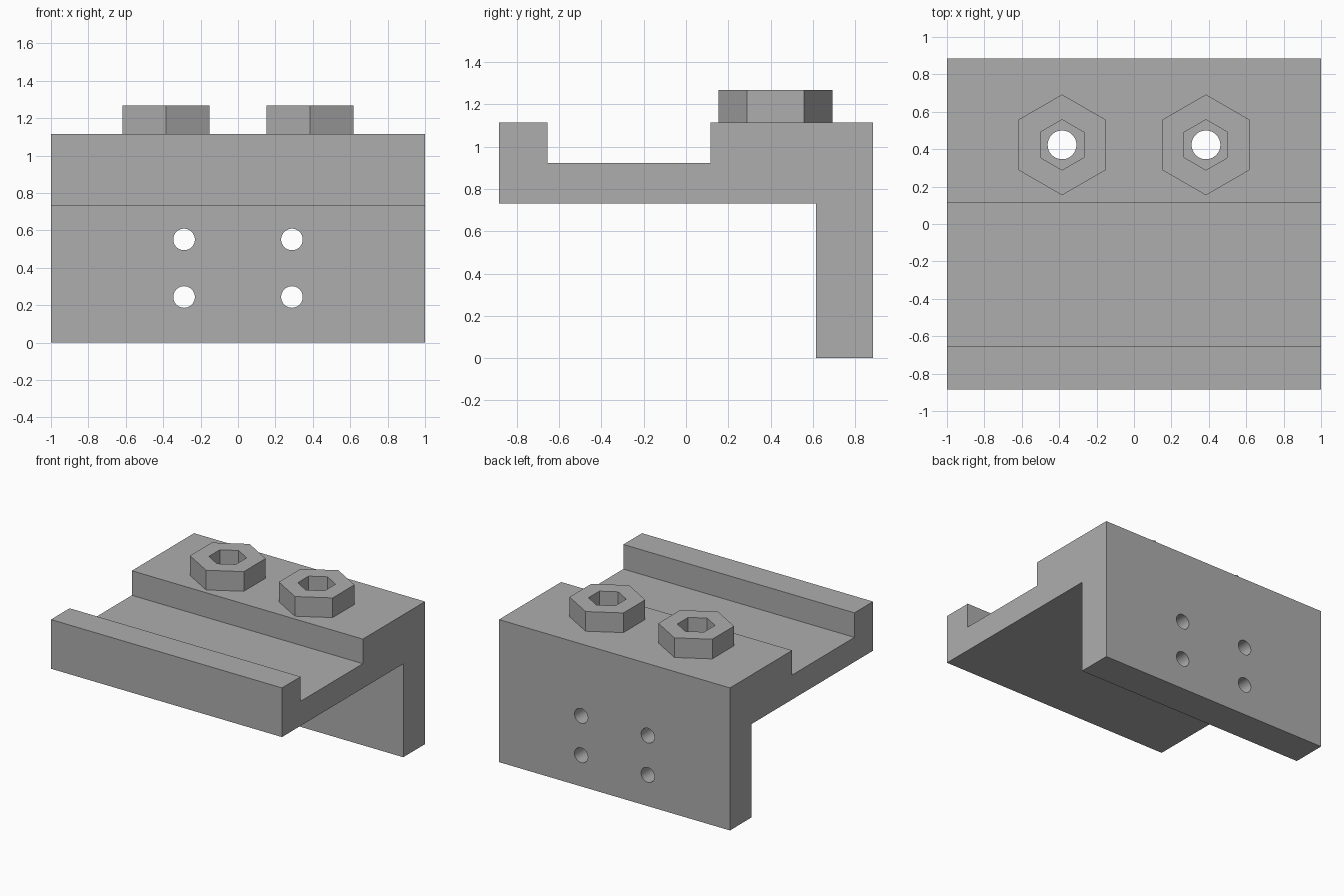
import bpy
import bmesh
import math
from mathutils import Matrix, Vector

cube = bpy.data.objects.get("Cube")
if cube:
    bpy.data.objects.remove(cube, do_unlink=True)

MM = 2 / 52  # design unit: the bracket is 52 wide
BOLT_X, BOLT_Y = 10, 11
TOP, HEAD_TOP = 29, 33

grey = bpy.data.materials.new("plain_grey")
grey.use_nodes = True
grey.diffuse_color = (0.42, 0.42, 0.42, 1)
grey.node_tree.nodes["Principled BSDF"].inputs["Base Color"].default_value = grey.diffuse_color


def add_object(name, bm):
    bmesh.ops.scale(bm, vec=(MM, MM, MM), verts=bm.verts)
    bmesh.ops.recalc_face_normals(bm, faces=bm.faces)
    mesh = bpy.data.meshes.new(name)
    bm.to_mesh(mesh)
    bm.free()
    mesh.materials.append(grey)
    obj = bpy.data.objects.new(name, mesh)
    bpy.context.collection.objects.link(obj)
    return obj


def add_rod(bm, center, radius, length, turn=Matrix()):
    bmesh.ops.create_cone(bm, cap_ends=True, segments=48, radius1=radius, radius2=radius,
                          depth=length, matrix=Matrix.Translation(center) @ turn)


# Bracket: side profile (y, z) with a channel on top and a leg at the back
profile = [(-23, 19), (16, 19), (16, 0), (23, 0), (23, TOP),
           (3, TOP), (3, 24), (-17, 24), (-17, TOP), (-23, TOP)]
bm = bmesh.new()
side = bm.faces.new([bm.verts.new((-26, y, z)) for y, z in profile])
extruded = bmesh.ops.extrude_face_region(bm, geom=[side])["geom"]
bmesh.ops.translate(bm, vec=(52, 0, 0),
                    verts=[v for v in extruded if isinstance(v, bmesh.types.BMVert)])
bracket = add_object("bracket", bm)

# Cutters: two upright bolt holes and four screw holes through the leg
bm = bmesh.new()
flat = Matrix.Rotation(math.pi / 2, 4, "X")
for s in (-1, 1):
    add_rod(bm, (s * BOLT_X, BOLT_Y, 24), 2, 20)
    for z in (6.35, 14.35):
        add_rod(bm, (s * 7.5, 19.5, z), 1.5, 9, flat)
cutter = add_object("hole_cutter", bm)
cutter.hide_render = True

cut = bracket.modifiers.new("holes", "BOOLEAN")
cut.operation = "DIFFERENCE"
cut.solver = "EXACT"
cut.object = cutter
bpy.context.view_layer.objects.active = bracket
bracket.select_set(True)
bpy.ops.object.modifier_apply(modifier=cut.name)
bpy.data.objects.remove(cutter, do_unlink=True)
bpy.ops.object.shade_smooth_by_angle(angle=math.radians(30))


# Hexagonal bosses with a hexagonal socket, points facing front and back
def hex_boss(name, x):
    bm = bmesh.new()
    rings = []
    for radius, z in ((7, TOP), (7, HEAD_TOP), (3.5, HEAD_TOP), (3.5, TOP)):
        rings.append([bm.verts.new(Vector((x, BOLT_Y, z)) + radius * Vector((math.sin(a), math.cos(a), 0)))
                      for a in (math.tau * i / 6 for i in range(6))])
    for low, high in zip(rings, rings[1:]):
        for i in range(6):
            j = (i + 1) % 6
            bm.faces.new((low[i], low[j], high[j], high[i]))
    return add_object(name, bm)


hex_boss("left_hex_boss", BOLT_X)
hex_boss("right_hex_boss", -BOLT_X)
